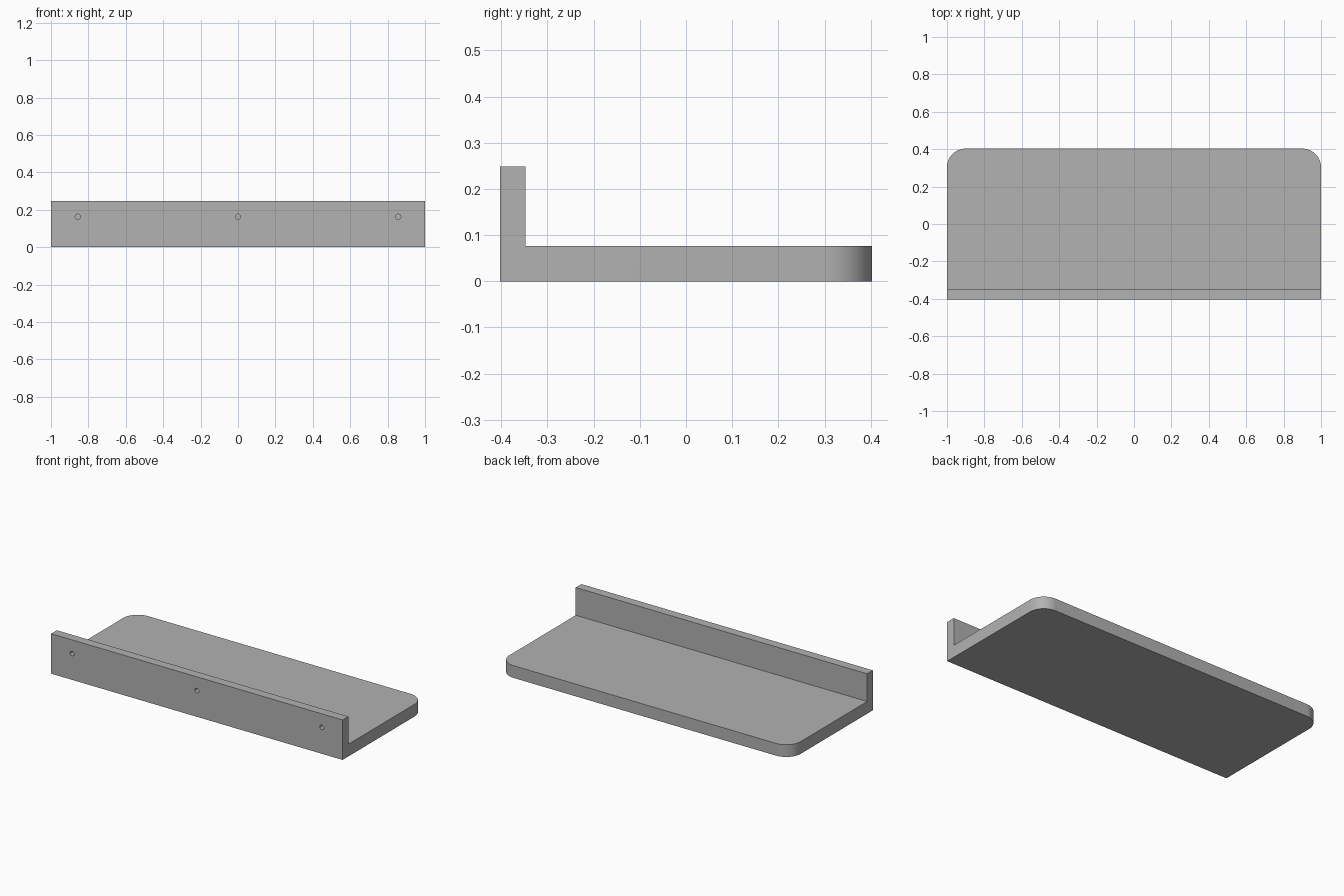
import bpy
import bmesh
import math
from mathutils import Matrix, Vector

cube = bpy.data.objects.get("Cube")
if cube:
    bpy.data.objects.remove(cube, do_unlink=True)

HALF_WIDTH, HALF_DEPTH = 1.0, 0.403
SHELF_TOP, WALL_TOP, WALL_BACK = 0.076, 0.248, -0.347
CORNER_RADIUS = 0.1
HOLE_RADIUS, HOLE_DEPTH, HOLE_Z, HOLE_X = 0.014, 0.04, 0.163, 0.857

# Plain grey
grey = bpy.data.materials.new("plain grey")
grey.use_nodes = True
colour = (0.445, 0.445, 0.445, 1)
grey.diffuse_color = colour
grey.node_tree.nodes["Principled BSDF"].inputs["Base Color"].default_value = colour


def add_object(name, bm):
    bmesh.ops.recalc_face_normals(bm, faces=bm.faces)
    mesh = bpy.data.meshes.new(name)
    bm.to_mesh(mesh)
    bm.free()
    mesh.materials.append(grey)
    obj = bpy.data.objects.new(name, mesh)
    bpy.context.collection.objects.link(obj)
    return obj


# Shelf and upright mounting wall: an L profile swept across the width
profile = [(-HALF_DEPTH, 0), (HALF_DEPTH, 0), (HALF_DEPTH, SHELF_TOP),
           (WALL_BACK, SHELF_TOP), (WALL_BACK, WALL_TOP), (-HALF_DEPTH, WALL_TOP)]
bm = bmesh.new()
face = bm.faces.new([bm.verts.new((-HALF_WIDTH, y, z)) for y, z in profile])
swept = bmesh.ops.extrude_face_region(bm, geom=[face])["geom"]
bmesh.ops.translate(bm, vec=(2 * HALF_WIDTH, 0, 0),
                    verts=[v for v in swept if isinstance(v, bmesh.types.BMVert)])
bmesh.ops.recalc_face_normals(bm, faces=bm.faces)

# Rounded free corners of the shelf
corners = [e for e in bm.edges
           if all(v.co.y > HALF_DEPTH - 0.01 for v in e.verts)
           and abs(e.verts[0].co.z - e.verts[1].co.z) > 0.01]
bmesh.ops.bevel(bm, geom=corners, offset=CORNER_RADIUS, segments=16,
                profile=0.5, affect='EDGES')
shelf = add_object("wall_shelf", bm)

# Blind screw holes in the mounting face
bm = bmesh.new()
for x in (-HOLE_X, 0, HOLE_X):
    place = (Matrix.Translation(Vector((x, -HALF_DEPTH, HOLE_Z)))
             @ Matrix.Rotation(math.pi / 2, 4, 'X'))
    bmesh.ops.create_cone(bm, cap_ends=True, segments=24, radius1=HOLE_RADIUS,
                          radius2=HOLE_RADIUS, depth=2 * HOLE_DEPTH, matrix=place)
cutter = add_object("screw_hole_cutter", bm)
cutter.hide_render = True

cut = shelf.modifiers.new("screw_holes", 'BOOLEAN')
cut.operation = 'DIFFERENCE'
cut.solver = 'EXACT'
cut.object = cutter

bpy.ops.object.select_all(action='DESELECT')
shelf.select_set(True)
bpy.context.view_layer.objects.active = shelf
bpy.ops.object.modifier_apply(modifier=cut.name)
bpy.data.objects.remove(cutter, do_unlink=True)

# Smooth curved corners and bores, sharp edges elsewhere
bpy.ops.object.shade_smooth_by_angle(angle=math.radians(30))
